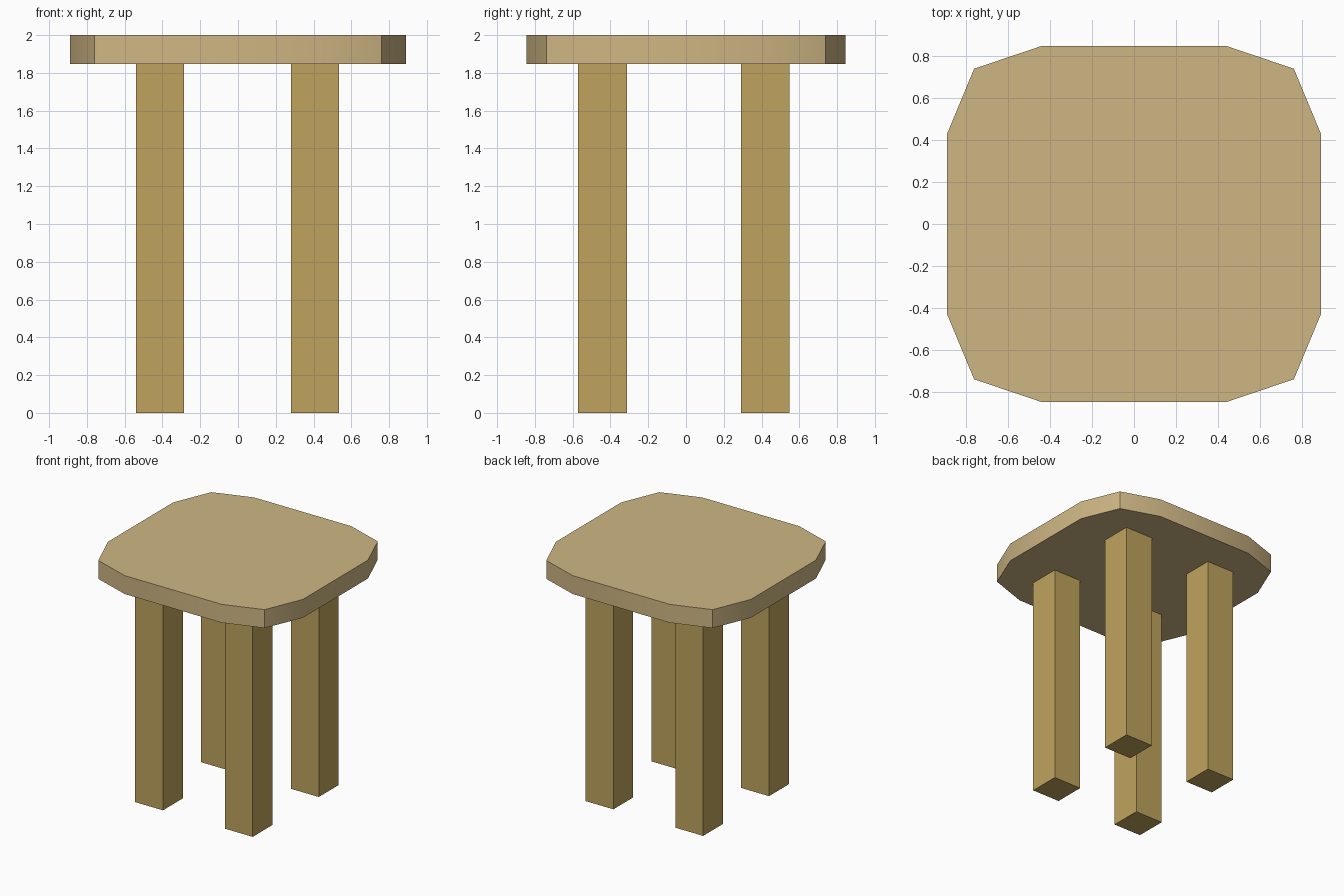
import bpy, bmesh
from math import radians

if "Cube" in bpy.data.objects:
    bpy.data.objects.remove(bpy.data.objects["Cube"])


def material(name, rgb):
    mat = bpy.data.materials.new(name)
    mat.diffuse_color = (*rgb, 1)
    mat.use_nodes = True
    mat.node_tree.nodes["Principled BSDF"].inputs["Base Color"].default_value = mat.diffuse_color
    return mat


def extrude_outline(name, outline, z0, z1, mat):
    bm = bmesh.new()
    base = bm.faces.new([bm.verts.new((x, y, z0)) for x, y in outline])
    top = bmesh.ops.extrude_face_region(bm, geom=[base], use_keep_orig=True)
    verts = [g for g in top["geom"] if isinstance(g, bmesh.types.BMVert)]
    bmesh.ops.translate(bm, verts=verts, vec=(0, 0, z1 - z0))
    bmesh.ops.recalc_face_normals(bm, faces=bm.faces)
    mesh = bpy.data.meshes.new(name)
    bm.to_mesh(mesh)
    bm.free()
    mesh.materials.append(mat)
    obj = bpy.data.objects.new(name, mesh)
    bpy.context.collection.objects.link(obj)
    return obj


seat_wood = material("seat_wood", (0.62, 0.47, 0.23))
leg_wood = material("leg_wood", (0.52, 0.37, 0.11))

# Seat: rounded square slab, one corner mirrored into four
corner = [(0.89, 0.425), (0.76, 0.738), (0.443, 0.845)]
outline = (corner
           + [(-x, y) for x, y in reversed(corner)]
           + [(-x, -y) for x, y in corner]
           + [(x, -y) for x, y in reversed(corner)])
seat = extrude_outline("seat", outline, 1.848, 2.0, seat_wood)
bpy.ops.object.select_all(action='DESELECT')
seat.select_set(True)
bpy.context.view_layer.objects.active = seat
bpy.ops.object.shade_smooth_by_angle(angle=radians(30))

# Legs: four square posts, set slightly off centre
for row, y0, y1 in (("front", -0.572, -0.312), ("back", 0.29, 0.547)):
    for side, x0, x1 in (("left", -0.54, -0.285), ("right", 0.28, 0.535)):
        extrude_outline(f"{row}_{side}_leg",
                        [(x0, y0), (x1, y0), (x1, y1), (x0, y1)],
                        0, 1.848, leg_wood)
